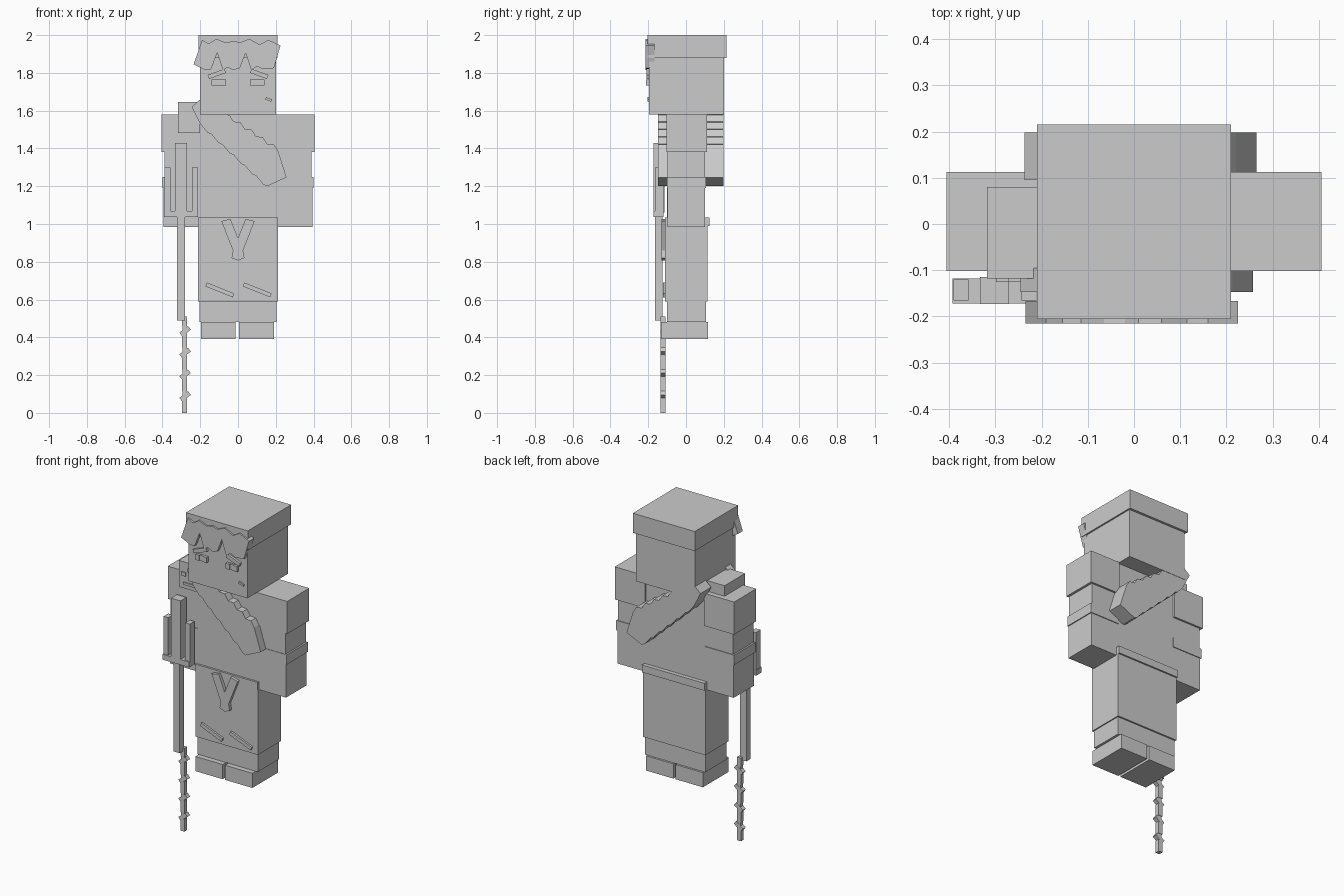
import bpy, bmesh
from math import radians
from mathutils import Vector, Matrix

if "Cube" in bpy.data.objects:
    bpy.data.objects.remove(bpy.data.objects["Cube"], do_unlink=True)

grey = bpy.data.materials.new("plain grey")
grey.use_nodes = True
GREY = (0.6, 0.6, 0.6, 1)
grey.diffuse_color = GREY
grey.node_tree.nodes["Principled BSDF"].inputs["Base Color"].default_value = GREY


def finish(name, bm):
    bmesh.ops.recalc_face_normals(bm, faces=bm.faces[:])
    mesh = bpy.data.meshes.new(name)
    bm.to_mesh(mesh)
    bm.free()
    mesh.materials.append(grey)
    ob = bpy.data.objects.new(name, mesh)
    bpy.context.collection.objects.link(ob)
    return ob


def box(name, x, y, z, tilt=0):
    """Box from ranges; tilt turns it clockwise as seen from the front."""
    spans = (x, y, z)
    mid = Vector([sum(s) / 2 for s in spans])
    size = Vector([s[1] - s[0] for s in spans])
    bm = bmesh.new()
    mat = Matrix.Translation(mid) @ Matrix.Rotation(radians(tilt), 4, 'Y') @ Matrix.Diagonal(size).to_4x4()
    bmesh.ops.create_cube(bm, size=1, matrix=mat)
    return finish(name, bm)


def plate(name, outline, y):
    """Front outline (x, z) extruded along y."""
    bm = bmesh.new()
    face = bm.faces.new([bm.verts.new((px, y[0], pz)) for px, pz in outline])
    new = bmesh.ops.extrude_face_region(bm, geom=[face])["geom"]
    verts = [v for v in new if isinstance(v, bmesh.types.BMVert)]
    bmesh.ops.translate(bm, verts=verts, vec=(0, y[1] - y[0], 0))
    return finish(name, bm)


def jagged(start, end, steps, flat):
    """Staircase points from start to end."""
    a, b = Vector(start), Vector(end)
    d = (b - a) / steps
    pts = []
    for i in range(steps):
        p = a + d * i
        pts += [p, p + Vector((d.x * flat, d.y * (1 - flat) * 0.25))]
    return pts + [b]


# Head and cap
box("head", (-.2, .2), (-.195, .2), (1.58, 1.9))
box("cap", (-.21, .21), (-.205, .215), (1.88, 2))

# Jagged fringe
fringe = [(-.19, 1.975), (-.235, 1.845), (-.175, 1.815), (-.145, 1.815), (-.11, 1.905),
          (-.08, 1.815), (-.055, 1.83), (-.025, 1.815), (.01, 1.825), (.04, 1.905),
          (.07, 1.815), (.1, 1.835), (.13, 1.82), (.19, 1.825), (.225, 1.945), (.16, 1.975),
          (.115, 1.95), (.06, 1.98), (.01, 1.96), (-.02, 1.97), (-.065, 1.96), (-.115, 1.98),
          (-.155, 1.955)]
plate("fringe", fringe, (-.215, -.167))

# Face
for side, s in (("right", -1), ("left", 1)):
    box(side + "_brow", sorted((s * .065, s * .16)), (-.21, -.19), (1.783, 1.806), s * 20)
    for i in range(3):
        x = s * .103 + (i - 1) * .026
        box(side + "_eye_block", (x - .0125, x + .0125), (-.212 + .004 * (i == 1), -.19), (1.732, 1.766))
box("mouth", (.145, .18), (-.203, -.19), (1.653, 1.666), 20)

# Torso, belt, skirt, legs and feet
box("torso", (-.205, .205), (-.1, .1), (1, 1.58))
box("belt", (-.212, .212), (-.112, .125), (.99, 1.035))
box("skirt", (-.212, .212), (-.11, .115), (.59, 1.02))
box("legs", (-.205, .205), (-.1, .105), (.48, .6))
box("right_foot", (-.197, -.012), (-.132, .117), (.39, .48))
box("left_foot", (.004, .19), (-.132, .117), (.39, .48))

# Arms with sleeve and bracer
for side, s in (("right", -1), ("left", 1)):
    for part, out, y, z in (("sleeve", .405, (-.102, .112), (1.38, 1.58)),
                            ("forearm", .39, (-.097, .1), (1.24, 1.39)),
                            ("bracer", .4, (-.1, .105), (1.19, 1.25)),
                            ("hand", .394, (-.097, .1), (.985, 1.2))):
        box(side + "_" + part, sorted((s * .2, s * out)), y, z)

# Serrated chest strap, front and back
upper = jagged((-.2, 1.66), (.213, 1.385), 7, .62)
lower = jagged((.155, 1.2), (-.2, 1.53), 6, .35)
strap = upper + [Vector((.257, 1.247))] + lower + [Vector((-.245, 1.62))]
plate("front_strap", strap, (-.147, -.095))
plate("back_strap", [p + Vector((.008, 0)) for p in strap], (.095, .198))

# Shoulder guard with a small face
box("shoulder_guard", (-.318, -.2), (-.118, .08), (1.483, 1.645))
box("guard_eye", (-.298, -.27), (-.125, -.11), (1.56, 1.583))
box("guard_mouth", (-.285, -.2), (-.125, -.11), (1.507, 1.522))

# Skirt emblem and slanted bars
emblem = [(-.088, 1.015), (-.04, 1.027), (0, .925), (.04, 1.027), (.088, 1.015),
          (.027, .86), (.034, .82), (0, .807), (-.034, .82), (-.027, .86)]
plate("emblem", emblem, (-.13, -.1))
for x in (-.096, .102):
    box("slanted_bar", (x - .078, x + .078), (-.122, -.1), (.64, .662), 22)

# Trident
box("trident_shaft", (-.322, -.28), (-.165, -.125), (.49, 1.04))
box("trident_crossbar", (-.393, -.211), (-.172, -.118), (1.037, 1.07))
box("middle_prong", (-.333, -.27), (-.173, -.115), (1.06, 1.43))
box("outer_prong", (-.39, -.358), (-.165, -.12), (1.06, 1.3))
box("inner_prong", (-.243, -.211), (-.165, -.12), (1.06, 1.3))

# Kinked chain below the trident
for i in range(5):
    z = i * .115
    box("chain_link", (-.297, -.27), (-.135, -.108), (z, z + (.05 if i == 4 else .075)))
    if i < 4:
        box("chain_kink", (-.309, -.251), (-.135, -.108), (z + .075, z + .1), -38)
        box("chain_joint", (-.293, -.272), (-.133, -.11), (z + .07, z + .12))
